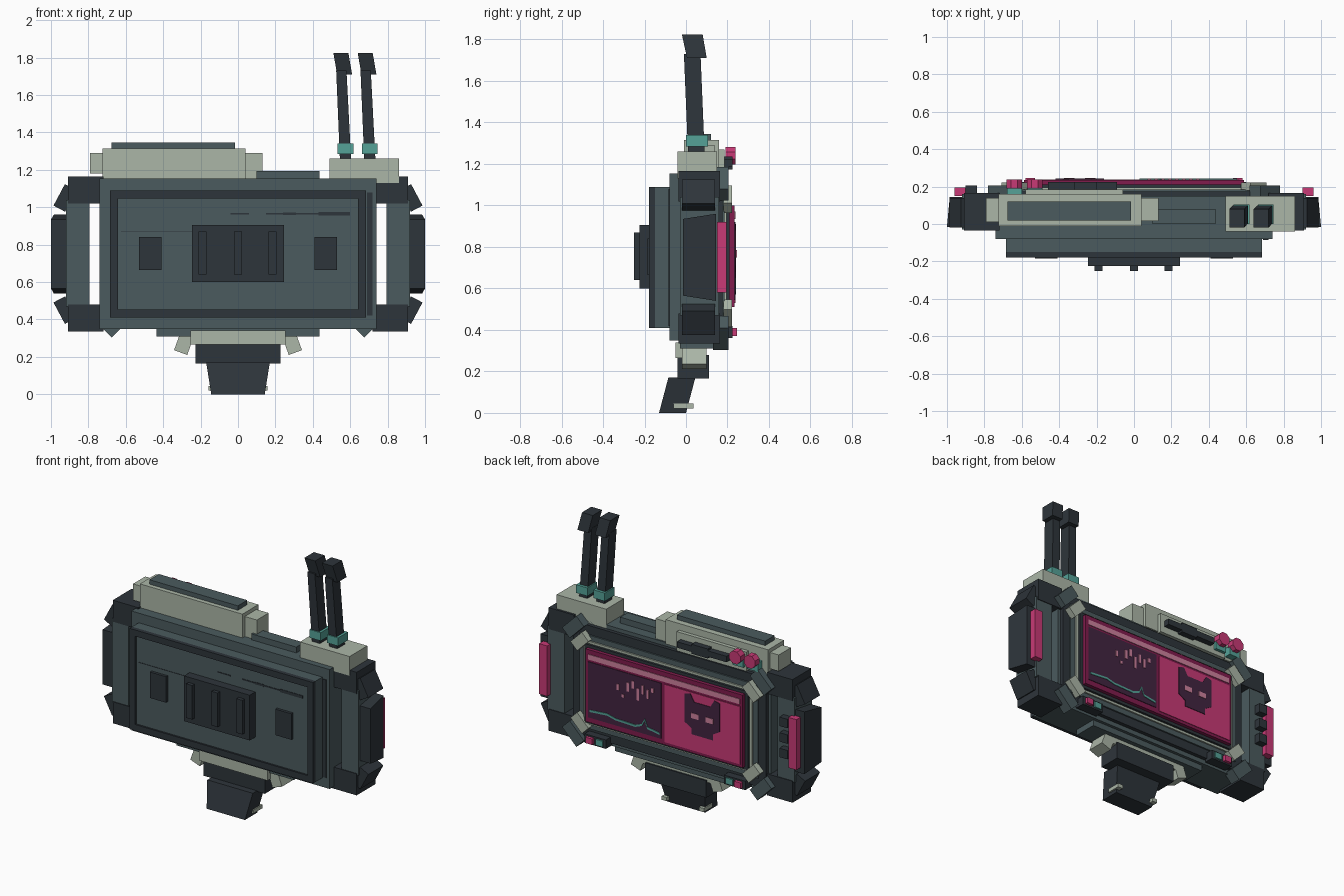
import bpy, bmesh, math
from mathutils import Matrix, Vector

cube = bpy.data.objects.get("Cube")
if cube:
    bpy.data.objects.remove(cube, do_unlink=True)


def material(name, *rgb):
    mat = bpy.data.materials.new(name)
    mat.use_nodes = True
    mat.diffuse_color = (*rgb, 1)
    mat.node_tree.nodes["Principled BSDF"].inputs["Base Color"].default_value = (*rgb, 1)
    return mat


dark = material("charcoal", .027, .035, .043)
slate = material("slate", .07, .104, .112)
light = material("pale grey", .41, .47, .39)
teal = material("teal", .09, .36, .31)
magenta = material("magenta", .58, .042, .18)
wine = material("wine", .22, .012, .075)
plum = material("dark plum", .055, .018, .052)
pink = material("pale pink", .62, .22, .34)


def finish(bm, name, mats):
    bmesh.ops.recalc_face_normals(bm, faces=bm.faces)
    mesh = bpy.data.meshes.new(name)
    bm.to_mesh(mesh)
    bm.free()
    for mat in mats:
        mesh.materials.append(mat)
    obj = bpy.data.objects.new(name, mesh)
    bpy.context.collection.objects.link(obj)
    return obj


def box(name, mat, x, y, z, turn=0, top=None, mirror=False):
    """Box from ranges; top gives other x and y ranges for its upper end."""
    bm = bmesh.new()
    bmesh.ops.create_cube(bm, size=1)
    for v in bm.verts:
        i, j, k = (int(c > 0) for c in v.co)
        xr, yr = top if top and k else (x, y)
        v.co = (xr[i], yr[j], z[k])
    if turn:
        mid = Vector((sum(x), sum(y), sum(z))) / 2
        bmesh.ops.rotate(bm, verts=bm.verts, cent=mid,
                         matrix=Matrix.Rotation(-math.radians(turn), 3, 'Y'))
    if mirror:
        other = bm.copy()
        bmesh.ops.scale(other, vec=(-1, 1, 1), verts=other.verts)
        finish(other, name + "_right", [mat])
        name += "_left"
    return finish(bm, name, [mat])


def pair(name, mat, x, y, z, **extra):
    box(name, mat, x, y, z, mirror=True, **extra)


def wide(name, mat, half, y, z):
    return box(name, mat, (-half, half), y, z)


def diagonal(name, mat, x, z, length, width, y, turn):
    pair(name, mat, (x - length / 2, x + length / 2), y,
         (z - width / 2, z + width / 2), turn=turn)


def plate(name, mat, points, y):
    """Flat outline in x and z, given a depth range."""
    bm = bmesh.new()
    face = bm.faces.new([bm.verts.new((px, y[0], pz)) for px, pz in points])
    out = bmesh.ops.extrude_face_region(bm, geom=[face])
    moved = [g for g in out["geom"] if isinstance(g, bmesh.types.BMVert)]
    bmesh.ops.translate(bm, verts=moved, vec=(0, y[1] - y[0], 0))
    return finish(bm, name, [mat])


# Main casing
wide("casing", slate, .74, (-.08, .15), (.35, 1.155))
wide("front_step", slate, .685, (-.15, -.08), (.41, 1.09))

# Front cover: dark rim with a sunken slate panel
cover = wide("front_cover", dark, .685, (-.178, -.15), (.41, 1.09))
cover.data.materials.append(slate)
bm = bmesh.new()
bm.from_mesh(cover.data)
front = min(bm.faces, key=lambda f: f.calc_center_median().y)
bmesh.ops.inset_region(bm, faces=[front], thickness=.06)
inner = bmesh.ops.extrude_discrete_faces(bm, faces=[front])["faces"][0]
bmesh.ops.translate(bm, verts=inner.verts, vec=(0, .012, 0))
inner.material_index = 1
bm.to_mesh(cover.data)
bm.free()

# Front fittings
wide("battery_box", dark, .245, (-.225, -.16), (.6, .905))
for n, x in enumerate((-.19, 0, .185)):
    box(f"battery_rib_{n}", dark, (x - .022, x + .022), (-.25, -.22), (.64, .87))
pair("front_pad", dark, (.408, .528), (-.185, -.16), (.665, .84))
box("edge_strip", dark, (.69, .718), (-.085, -.08), (.42, 1.08))
for n, (a, b, h) in enumerate(((-.04, .06, .003), (.15, .6, .004), (.24, .31, .007), (.43, .6, .01))):
    box(f"panel_scratch_{n}", dark, (a, b), (-.169, -.165), (.965 - h, .965 + h))
box("panel_seam", dark, (-.625, -.245), (-.168, -.165), (.87, .874))

# Side handles: corner blocks, upright, outer grip and diagonals
for end, sign in (("upper", 1), ("lower", -1)):
    def span(a, b):
        return tuple(sorted((.75 + sign * a, .75 + sign * b)))
    pair(end + "_handle_corner", dark, (.72, .91), (-.035, .165), span(.27, .415))
    diagonal(end + "_handle_brace", dark, .925, .75 + sign * .3, .13, .07, (-.02, .14), -62 * sign)
    # Corner brackets round the display
    diagonal(end + "_outer_bracket", slate, .7, .745 + sign * .36, .15, .08, (.13, .205), -45 * sign)
    diagonal(end + "_inner_bracket", light, .64, .755 + sign * .275, .12, .07, (.18, .222), -45 * sign)
pair("handle_upright", slate, (.795, .92), (-.03, .16), (.47, 1.04))
pair("grip_strip", magenta, (.9, .96), (.15, .195), (.58, .92))
for side in (-1, 1):
    grip = box("outer_grip_" + ("left" if side > 0 else "right"), dark,
               tuple(sorted((side * .915, side))), (-.015, .145), (.54, .96))
    for v in grip.data.vertices:
        if v.co.y < 0:
            v.co.z = .75 + (v.co.z - .75) * .88
        elif abs(v.co.x) > .95:
            v.co.x = side * .985
for n in range(3):
    z = .67 + n * .105
    box(f"handle_button_{n}", dark, (-.9, -.84), (.15, .205), (z - .03, z + .03))

# Display surround, stacked layers towards the back
wide("back_frame", dark, .72, (.14, .175), (.38, 1.13))
wide("surround", slate, .665, (.17, .185), (.44, 1.07))
wide("pale_trim", light, .63, (.18, .195), (.475, 1.035))
wide("display_bed", dark, .61, (.19, .21), (.49, 1.02))
wide("display", wine, .587, (.2, .234), (.51, 1))

# Display picture
screen, drawing = (.233, .238), (.237, .242)
wide("display_bar", pink, .565, screen, (.935, .97))
box("chart_panel", plum, (.02, .565), screen, (.545, .92))
box("face_panel", magenta, (-.57, -.005), screen, (.53, .92))
half_face = [(0, .64), (.08, .64), (.08, .68), (.13, .71), (.13, .9), (.09, .91), (.06, .86), (0, .86)]
outline = half_face + [(-x, z) for x, z in half_face[-2:0:-1]]
plate("cat_face", plum, [(x - .29, z) for x, z in outline], drawing)
for n, x in enumerate((-.345, -.235)):
    box(f"cat_eye_{n}", pink, (x - .028, x + .028), (.241, .245), (.75, .785))
for n, (low, high) in enumerate(((.79, .83), (.75, .77), (.8, .86), (.83, .88), (.76, .84), (.81, .87), (.79, .85), (.84, .87))):
    x = .34 - n * .037
    box(f"chart_mark_{n}", pink, (x - .009, x + .009), drawing, (low, high))
wave = [(.55, .6), (.42, .61), (.36, .595), (.21, .59), (.16, .61), (.14, .65), (.12, .6), (.03, .585)]
plate("wave_line", teal, wave + [(x, z - .014) for x, z in reversed(wave)], drawing)

# Small buttons under the display
pair("button_base", dark, (.44, .6), (.16, .225), (.36, .42))
pair("magenta_button", magenta, (.53, .58), (.22, .245), (.37, .41))
pair("teal_button", teal, (.46, .51), (.22, .235), (.37, .41))

# Top housing on the right
box("top_housing", light, (-.725, .04), (-.01, .16), (1.15, 1.315))
box("housing_end_right", light, (-.79, -.72), (.01, .14), (1.18, 1.29))
box("housing_end_left", light, (.035, .13), (.015, .14), (1.15, 1.29))
box("housing_cap", slate, (-.675, -.015), (.02, .12), (1.31, 1.345))
box("housing_back", light, (-.58, -.06), (.15, .185), (1.14, 1.27))
box("top_plate", slate, (.1, .435), (.0, .08), (1.15, 1.195))

# Stepped lever and the two knobs behind the housing
for n, (a, b, h) in enumerate(((-.2, -.09, .02), (-.32, -.2, .032), (-.46, -.32, .02))):
    box(f"lever_{n}", dark, (a, b), (.18, .225), (1.205 - h, 1.205 + h))
for n, x in enumerate((-.53, -.64)):
    box(f"knob_base_{n}", teal, (x - .04, x + .04), (.14, .205), (1.17, 1.23))
    ring = [math.radians(45 * k + 22.5) for k in range(8)]
    plate(f"knob_{n}", magenta, [(x + .045 * math.cos(a), 1.24 + .045 * math.sin(a)) for a in ring], (.19, .238))

# Twin antennas
box("antenna_base", light, (.49, .86), (-.04, .15), (1.13, 1.26))
for n in range(2):
    d = n * .13
    box(f"antenna_rod_{n}", dark, (d + .545, d + .605), (.01, .09), (1.25, 1.73),
        top=((d + .525, d + .58), (-.01, .07)))
    box(f"antenna_band_{n}", teal, (d + .533, d + .617), (0, .105), (1.285, 1.34))
    box(f"antenna_tip_{n}", dark, (d + .53, d + .61), (.005, .1), (1.71, 1.825),
        top=((d + .51, d + .59), (-.02, .08)))

# Stand
wide("lower_strip", slate, .437, (-.03, .13), (.31, .36))
wide("stand_collar", light, .255, (-.05, .1), (.265, .34))
diagonal("collar_arm", light, .288, .275, .11, .075, (-.02, .1), -70)
wide("stand_block", dark, .228, (-.04, .11), (.165, .28))
box("stand_foot", dark, (-.143, .143), (-.13, .0), (0, .17),
    top=((-.17, .17), (-.085, .045)))
pair("foot_clip", light, (.12, .157), (-.06, .035), (.02, .045))
